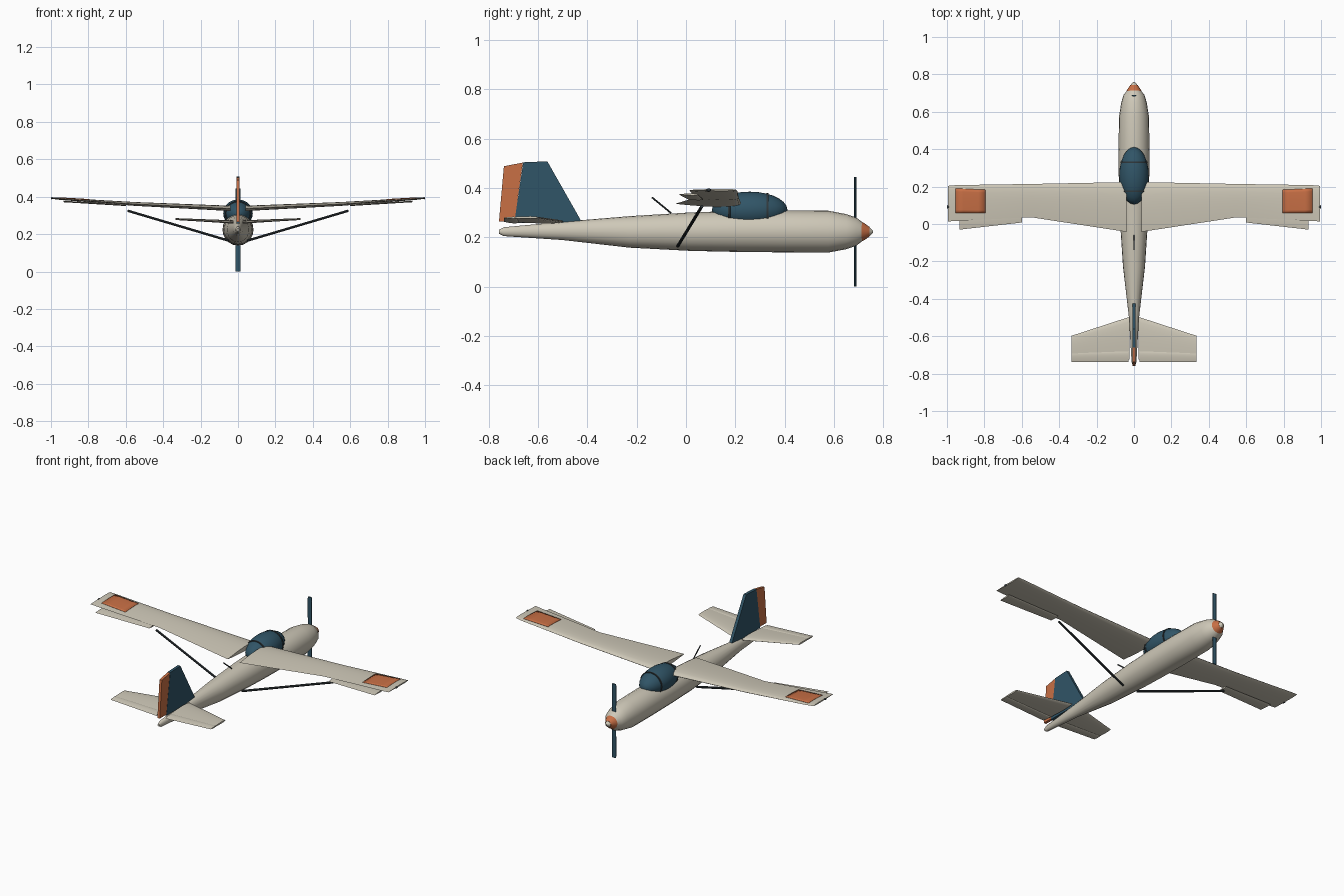
import bpy, bmesh, math
from mathutils import Vector

if "Cube" in bpy.data.objects:
    bpy.data.objects.remove(bpy.data.objects["Cube"])


def material(name, r, g, b):
    m = bpy.data.materials.new(name)
    m.diffuse_color = (r, g, b, 1)
    m.use_nodes = True
    m.node_tree.nodes["Principled BSDF"].inputs["Base Color"].default_value = m.diffuse_color
    return m


CREAM = material("cream", .62, .58, .48)
BLUE = material("blue", .03, .09, .135)
ORANGE = material("orange", .58, .16, .06)
DARK = material("dark", .03, .04, .045)


def finish(name, bm, mat, angle=35):
    bmesh.ops.recalc_face_normals(bm, faces=bm.faces)
    me = bpy.data.meshes.new(name)
    bm.to_mesh(me)
    bm.free()
    me.materials.append(mat)
    ob = bpy.data.objects.new(name, me)
    bpy.context.collection.objects.link(ob)
    bpy.ops.object.select_all(action='DESELECT')
    ob.select_set(True)
    bpy.context.view_layer.objects.active = ob
    bpy.ops.object.shade_smooth_by_angle(angle=math.radians(angle))
    return ob


def loft(name, rings, mat, angle=35):
    """Skin a list of equal-length point rings and cap both ends."""
    bm = bmesh.new()
    vs = [[bm.verts.new(p) for p in r] for r in rings]
    n = len(vs[0])
    for a, b in zip(vs, vs[1:]):
        for i in range(n):
            j = (i + 1) % n
            bm.faces.new((a[i], a[j], b[j], b[i]))
    bm.faces.new(vs[0])
    bm.faces.new(vs[-1])
    return finish(name, bm, mat, angle)


def oval(y, z, rx, rz, n=20):
    return [(rx * math.cos(2 * math.pi * i / n), y, z + rz * math.sin(2 * math.pi * i / n))
            for i in range(n)]


def half_thick(t):
    return 5 * (.2969 * math.sqrt(t) - .126 * t - .3516 * t**2 + .2843 * t**3 - .1016 * t**4)


def airfoil(x, lead, trail, z, thick, n=9):
    """Closed wing section at x, leading edge towards +y."""
    ts = [(1 - math.cos(math.pi * i / n)) / 2 for i in range(n + 1)]
    up = [(x, lead + (trail - lead) * t, z + thick * half_thick(t)) for t in ts]
    low = [(x, lead + (trail - lead) * t, z - thick * .8 * half_thick(t)) for t in ts[1:-1]]
    return up + low[::-1]


def wing(name, sections, mat, s):
    return loft(name, [airfoil(s * c[0], *c[1:]) for c in sections], mat)


def rod(name, a, b, r, mat):
    a, b = Vector(a), Vector(b)
    bm = bmesh.new()
    bmesh.ops.create_cone(bm, cap_ends=True, segments=10, radius1=r, radius2=r, depth=(b - a).length)
    q = Vector((0, 0, 1)).rotation_difference(b - a)
    bmesh.ops.rotate(bm, verts=bm.verts, matrix=q.to_matrix())
    bmesh.ops.translate(bm, verts=bm.verts, vec=(a + b) / 2)
    return finish(name, bm, mat)


def ball(name, c, r, mat, seg=20):
    bm = bmesh.new()
    bmesh.ops.create_uvsphere(bm, u_segments=seg, v_segments=seg // 2 + 2, radius=1)
    bmesh.ops.scale(bm, verts=bm.verts, vec=r)
    bmesh.ops.translate(bm, verts=bm.verts, vec=c)
    return finish(name, bm, mat)


def fin_plate(name, pts, half, mat):
    """Vertical surface: side outline in (y, z), given a small thickness."""
    return loft(name, [[(x, y, z) for y, z in pts] for x in (-half, half)], mat, 20)


# Fuselage: y, centre z, half width, half height
body = [(-.758, .223, .006, .008), (-.738, .223, .013, .018), (-.5, .226, .027, .037),
        (-.227, .222, .059, .064), (.02, .223, .075, .078), (.2, .224, .081, .083),
        (.4, .224, .083, .085), (.576, .223, .08, .085), (.65, .223, .068, .071),
        (.69, .223, .056, .057), (.718, .223, .034, .036), (.745, .223, .017, .017),
        (.758, .223, .004, .004)]
loft("fuselage", [oval(*b) for b in body], CREAM, 40)
# Orange spinner band around the nose
loft("spinner", [oval(.71, .223, .04, .041), oval(.722, .223, .034, .035),
                 oval(.744, .223, .019, .019)], ORANGE)

# Canopy bubble with two frame hoops
CY, CZ, RX, RY, RZ = .258, .311, .079, .153, .074
ball("canopy", (0, CY, CZ), (RX, RY, RZ), BLUE, 24)
for y in (.175, .33):
    k = math.sqrt(1 - ((y - CY) / RY)**2)
    loft("canopy_frame", [oval(y + d, CZ, RX * k + g, RZ * k + g, 24)
                          for d, g in ((-.005, 0), (-.004, .003), (.004, .003), (.005, 0))], DARK)

# Propeller blades
for s in (-1, 1):
    z0 = .2225
    loft("propeller_blade",
         [[(x, y, z0 + s * d) for x, y in ((-w, -.002), (0, -.0045), (w, -.002),
                                           (w, .002), (0, .0045), (-w, .002))]
          for d, w in ((.03, .012), (.2, .014), (.2225, .012))], BLUE, 20
         ).location.y = .686

# Fin and rudder
fin_plate("fin", [(-.42, .258), (-.562, .508), (-.66, .504), (-.696, .258)], .009, BLUE)
fin_plate("rudder", [(-.661, .503), (-.738, .488), (-.758, .264), (-.695, .264)], .008, ORANGE)

# x, leading y, trailing y, z, thickness
wing_sections = [(.04, .224, -.042, .336, .032), (.55, .214, .036, .36, .023),
                 (.95, .208, .016, .388, .013), (.995, .204, .014, .392, .009)]


def wing_top(x, y):
    """Upper wing surface between the two outer main sections."""
    a, b = wing_sections[1], wing_sections[2]
    k = (x - a[0]) / (b[0] - a[0])
    le, te, z, th = [p + (q - p) * k for p, q in zip(a[1:], b[1:])]
    return z + th * half_thick((le - y) / (le - te))


for s in (-1, 1):
    side = "left" if s < 0 else "right"
    wing(side + "_wing", wing_sections, CREAM, s)
    wing(side + "_aileron", [(.6, .07, .008, .354, .01), (.932, .05, -.03, .374, .009)], CREAM, s)
    wing(side + "_tailplane", [(.025, -.497, -.725, .264, .02),
                               (.335, -.598, -.725, .28, .011)], CREAM, s)
    wing(side + "_elevator", [(.03, -.675, -.738, .263, .016),
                              (.335, -.685, -.738, .279, .009)], CREAM, s)
    rod(side + "_strut", (s * .05, -.033, .165), (s * .59, .064, .325), .0065, DARK)
    ball(side + "_tip_light", (s * .995, .092, .392), (.006, .01, .006), DARK, 10)

    # Coloured wing-tip panel following the upper surface
    bm = bmesh.new()
    rows = []
    for i in range(5):
        k = i / 4
        x = .793 + .16 * k
        front, rear = .183 + .007 * k, .058 + .002 * k
        rows.append([bm.verts.new((s * x, y, wing_top(x, y) + .0018))
                     for y in (rear + (front - rear) * j / 8 for j in range(9))])
    for a, b in zip(rows, rows[1:]):
        for j in range(8):
            q = (a[j], b[j], b[j + 1], a[j + 1])
            bm.faces.new(q if s > 0 else q[::-1])
    panel = finish(side + "_wing_panel", bm, ORANGE)
    mod = panel.modifiers.new("thickness", 'SOLIDIFY')
    mod.thickness = .003

# Aerial behind the cabin
rod("aerial", (0, -.06, .298), (0, -.138, .362), .0035, DARK)
